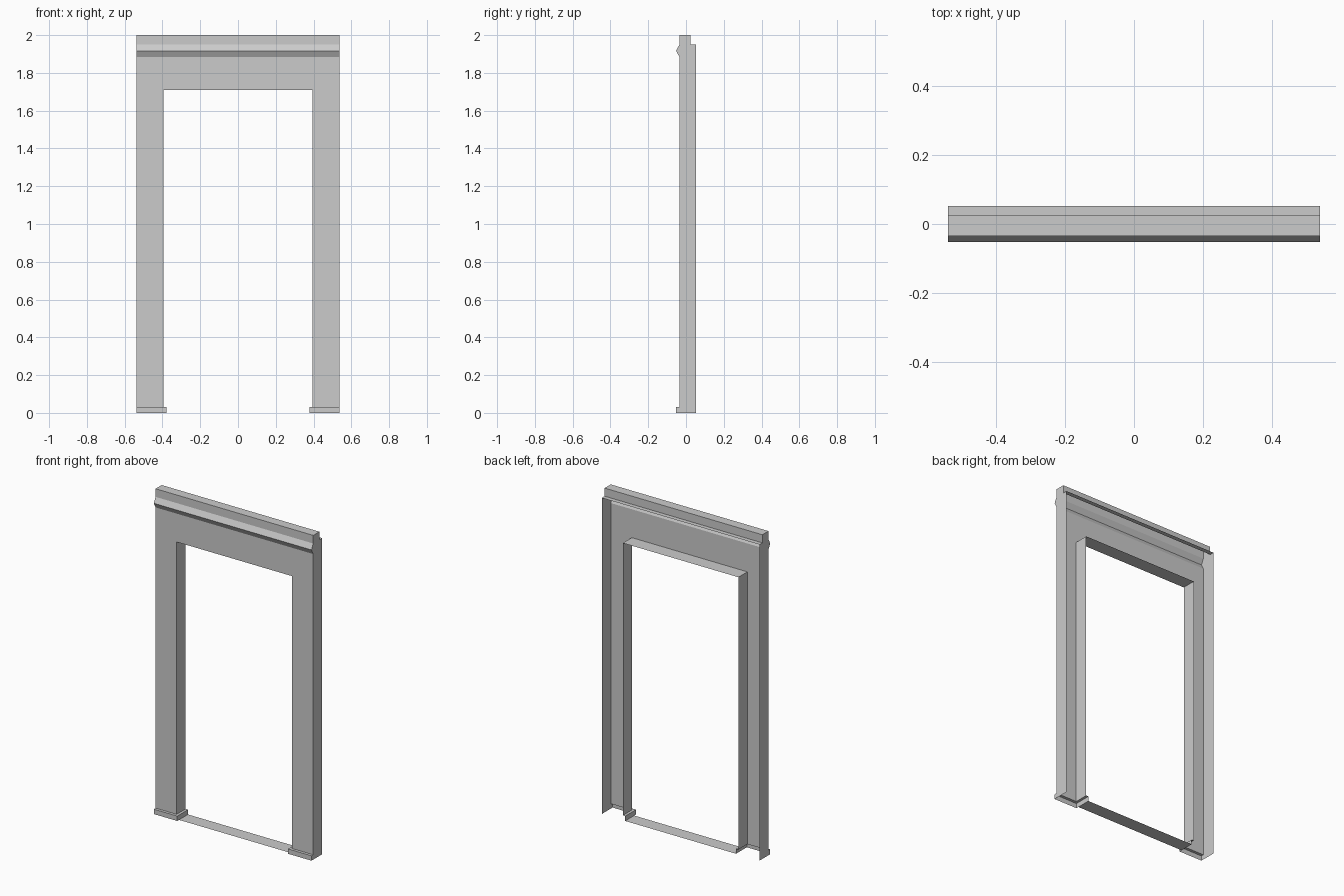
import bpy
import bmesh
from mathutils import Vector

cube = bpy.data.objects.get("Cube")
if cube:
    bpy.data.objects.remove(cube, do_unlink=True)

# Main dimensions
HALF = 0.538                      # outer half width
OPEN, HEAD = 0.394, 1.71          # opening half width and height
FRONT, BACK, NOSE = -0.035, 0.0525, -0.0525
BASE_X, BASE_Z = 0.378, 0.03      # base block inner edge and height
LEDGE_Y, LEDGE_Z = 0.0245, 1.95

grey = bpy.data.materials.new("plain grey")
grey.use_nodes = True
grey.diffuse_color = (0.6, 0.6, 0.6, 1)
grey.node_tree.nodes["Principled BSDF"].inputs["Base Color"].default_value = (0.6, 0.6, 0.6, 1)


def make(name, polygons, mirror=False):
    """Build an open flat-faced shell, optionally mirrored across x = 0."""
    bm = bmesh.new()
    for poly in polygons:
        bm.faces.new([bm.verts.new(p) for p in poly])
    bmesh.ops.remove_doubles(bm, verts=bm.verts, dist=0.0001)
    mesh = bpy.data.meshes.new(name)
    bm.to_mesh(mesh)
    bm.free()
    mesh.materials.append(grey)
    obj = bpy.data.objects.new(name, mesh)
    bpy.context.collection.objects.link(obj)
    if mirror:
        mod = obj.modifiers.new("Mirror", 'MIRROR')
        mod.use_mirror_merge = False
    return obj


def sweep(path, offset):
    """Quads made by sliding an open path along an offset."""
    pts, off = [Vector(p) for p in path], Vector(offset)
    return [(a, b, b + off, a + off) for a, b in zip(pts, pts[1:])]


# Lintel with moulding, top rail and rear ledge
moulding = [(FRONT, 1.885), (NOSE, 1.917), (FRONT, LEDGE_Z), (FRONT, 2),
            (LEDGE_Y, 2), (LEDGE_Y, LEDGE_Z), (BACK, LEDGE_Z)]
lintel = [(FRONT, HEAD)] + moulding
make("lintel", sweep([(HALF, y, z) for y, z in lintel], (-2 * HALF, 0, 0)))

# Side panels closing both ends
outline = [(NOSE, 0), (BACK, 0)] + moulding[::-1] + [(FRONT, BASE_Z), (NOSE, BASE_Z)]
make("side_panels", [[(HALF, y, z) for y, z in outline]], mirror=True)

# Jamb fronts and opening reveals
jamb = [(OPEN, BACK, BASE_Z), (OPEN, FRONT, BASE_Z), (HALF, FRONT, BASE_Z)]
make("jambs", sweep(jamb, (0, 0, HEAD - BASE_Z)), mirror=True)

# Base blocks with their L-shaped tops
base = [(BASE_X, BACK), (BASE_X, NOSE), (HALF, NOSE)]
base_top = base + [(HALF, FRONT), (OPEN, FRONT), (OPEN, BACK)]
make("base_blocks",
     sweep([(x, y, 0) for x, y in base], (0, 0, BASE_Z))
     + [[(x, y, BASE_Z) for x, y in base_top]], mirror=True)

# Head of the opening and threshold
make("opening_head", sweep([(-OPEN, FRONT, HEAD), (-OPEN, BACK, HEAD)], (2 * OPEN, 0, 0)))
make("threshold", sweep([(BASE_X, FRONT, 0), (BASE_X, BACK, 0)], (-2 * BASE_X, 0, 0)))
